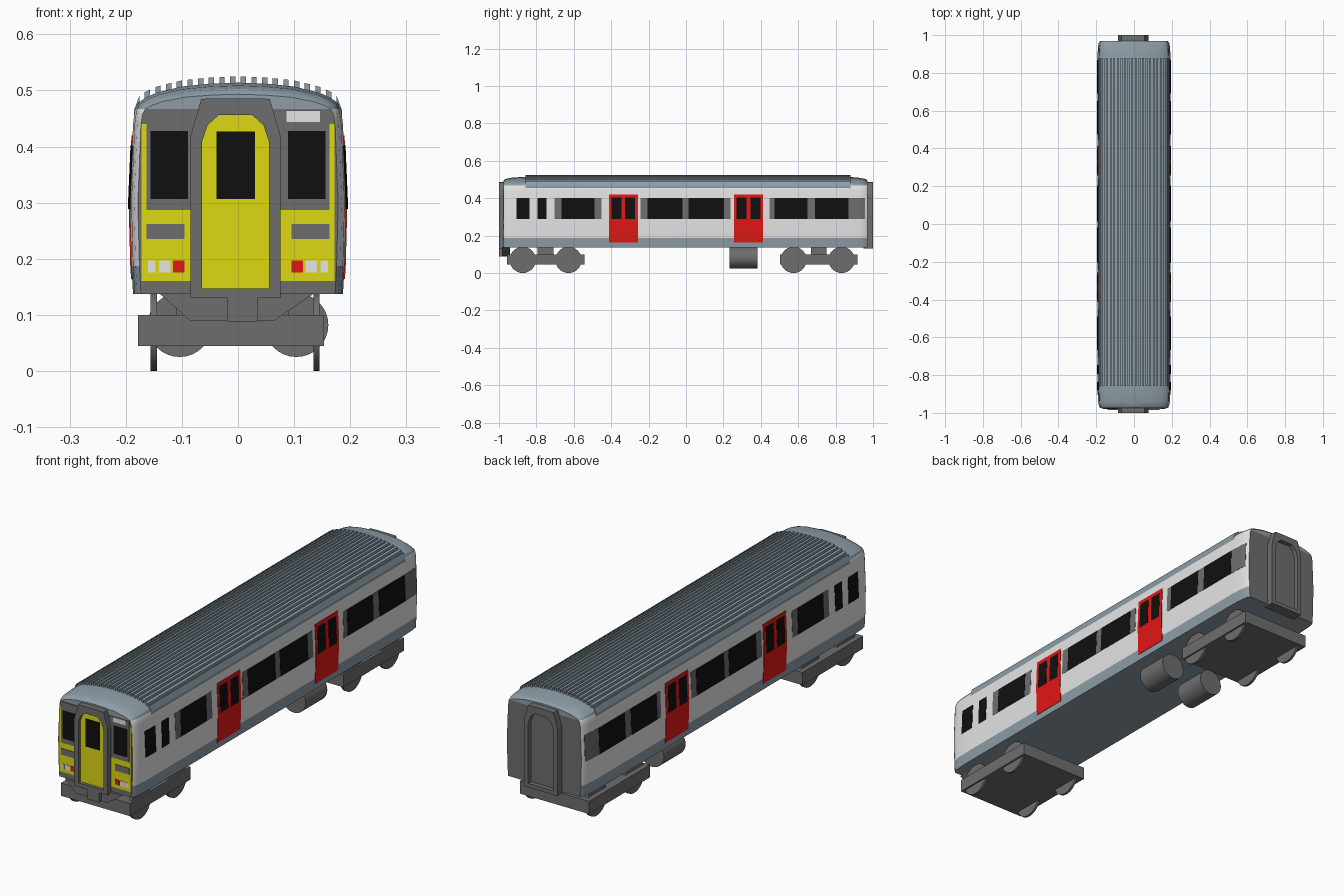
import bpy, bmesh, math
from mathutils import Matrix

if "Cube" in bpy.data.objects:
    bpy.data.objects.remove(bpy.data.objects["Cube"])

def material(name, r, g, b):
    m = bpy.data.materials.new(name)
    m.diffuse_color = (r, g, b, 1)
    m.use_nodes = True
    m.node_tree.nodes["Principled BSDF"].inputs["Base Color"].default_value = m.diffuse_color
    return m

WHITE = material("white", .78, .78, .78)
STEEL = material("blue_grey", .27, .34, .39)
GREY = material("dark_grey", .155, .155, .155)
BLACK = material("window_black", .005, .005, .005)
RED = material("red", .77, .008, .008)
YELLOW = material("yellow", .72, .69, .006)

def finish(name, bm, mats, smooth=False):
    bmesh.ops.recalc_face_normals(bm, faces=bm.faces[:])
    me = bpy.data.meshes.new(name)
    bm.to_mesh(me)
    bm.free()
    for m in mats:
        me.materials.append(m)
    ob = bpy.data.objects.new(name, me)
    bpy.context.collection.objects.link(ob)
    if smooth:
        bpy.ops.object.select_all(action='DESELECT')
        ob.select_set(True)
        bpy.context.view_layer.objects.active = ob
        bpy.ops.object.shade_smooth_by_angle(angle=math.radians(30))
    return ob

def loft_mesh(loops, ring=False):
    """Skin matching closed loops; cap the ends, or join last to first for a ring."""
    bm = bmesh.new()
    rows = [[bm.verts.new(p) for p in loop] for loop in loops]
    n = len(rows[0])
    pairs = list(zip(rows, rows[1:])) + ([(rows[-1], rows[0])] if ring else [])
    for a, b in pairs:
        for i in range(n):
            j = (i + 1) % n
            bm.faces.new((a[i], a[j], b[j], b[i]))
    if not ring:
        bm.faces.new(rows[0])
        bm.faces.new(rows[-1])
    return bm

def prism(name, outline, y0, y1, mat):
    return finish(name, loft_mesh([[(x, y, z) for x, z in outline] for y in (y0, y1)]), [mat])

def box(name, x0, x1, y0, y1, z0, z1, mat):
    return prism(name, [(x0, z0), (x1, z0), (x1, z1), (x0, z1)], y0, y1, mat)

def cylinder(name, centre, radius, depth, axis, mat):
    bm = bmesh.new()
    rot = Matrix.Rotation(math.pi / 2, 4, 'Y' if axis == 'X' else 'X')
    bmesh.ops.create_cone(bm, cap_ends=True, segments=32, radius1=radius, radius2=radius,
                          depth=depth, matrix=Matrix.Translation(centre) @ rot)
    return finish(name, bm, [mat], True)

def interp(table, t):
    for a, b in zip(table, table[1:]):
        if t <= b[0]:
            f = max(0, (t - a[0]) / (b[0] - a[0]))
            return a[1] + f * (b[1] - a[1])
    return table[-1][1]

# Body: half section lofted along stations (y, width scale, roof height scale)
HALF = [(.187, .137), (.190, .187), (.193, .30), (.187, .44), (.184, .465), (.178, .478),
        (.165, .487), (.145, .496), (.10, .507), (.05, .512), (0, .514)]
STATIONS = [(-.975, .925, .72), (-.965, .96, .85), (-.94, .985, .93), (-.87, 1, 1),
            (.87, 1, 1), (.93, .985, .93), (.96, .96, .85), (.97, .925, .72)]
SECTION = HALF + [(-x, z) for x, z in HALF[-2::-1]]

def body_point(x, y, z, s, roof):
    return (x * s, y, z if z <= .44 else .44 + (z - .44) * roof)

bm = loft_mesh([[body_point(x, y, z, s, r) for x, z in SECTION] for y, s, r in STATIONS])
for cut in (.187, .467):
    bmesh.ops.bisect_plane(bm, geom=bm.verts[:] + bm.edges[:] + bm.faces[:],
                           plane_co=(0, 0, cut), plane_no=(0, 0, 1))
bmesh.ops.recalc_face_normals(bm, faces=bm.faces[:])
for f in bm.faces:
    z = f.calc_center_median().z
    if abs(f.normal.y) > .9 and z < .467:
        f.material_index = 2
    elif z < .187 or z > .467:
        f.material_index = 1
finish("coach_body", bm, [WHITE, STEEL, GREY], True)

# Roof ribs standing on the roof curve
ROOF = [(x, z) for x, z in reversed(HALF[3:])]
for i in range(20):
    x = -.1805 + .019 * i
    a, b = x - .0048, x + .0048
    za, zb = interp(ROOF, abs(a)), interp(ROOF, abs(b))
    prism(f"roof_rib_{i + 1}", [(a, za - .006), (b, zb - .006), (b, zb + .011), (a, za + .011)],
          -.858, .88, STEEL)

# Side panels following the curved wall
WALL = [(z, x) for x, z in HALF[:5]]
SCALE = [(y, s) for y, s, r in STATIONS]

def side_panel(name, y0, y1, z0, z1, lift, mat):
    ys = [y0] + [y for y, s in SCALE if y0 < y < y1] + [y1]
    zs = [z0] + [z for z, x in WALL if z0 < z < z1] + [z1]
    for side, sign in (("right", 1), ("left", -1)):
        loops = []
        for y in ys:
            s = interp(SCALE, y)
            loops.append([(sign * (s * interp(WALL, z) + lift), y, z) for z in zs] +
                         [(sign * (s * interp(WALL, z) - .004), y, z) for z in reversed(zs)])
        finish(f"{name}_{side}", loft_mesh(loops), [mat])

for i, (a, b) in enumerate([(-.703, -.452), (-.243, .238), (.447, .957)]):
    side_panel(f"window_band_{i + 1}", a, b, .288, .402, .001, GREY)
for i, (a, b) in enumerate([(-.906, -.837), (-.794, -.746), (-.666, -.49), (-.206, -.019),
                            (.013, .203), (.473, .65), (.69, .869)]):
    side_panel(f"side_window_{i + 1}", a, b, .289, .401, .002, BLACK)
for i, y in enumerate((-.413, .256)):
    side_panel(f"door_{i + 1}", y, y + .157, .164, .42, .002, RED)
    for j, (a, b) in enumerate([(.014, .067), (.088, .141)]):
        side_panel(f"door_{i + 1}_window_{j + 1}", y + a, y + b, .289, .403, .003, BLACK)

# Front face plates
def plate(name, x0, x1, z0, z1, level, mat):
    box(name, x0, x1, -.975 - .0012 * level, -.972, z0, z1, mat)

plate("front_yellow_panel", -.172, .172, .16, .44, 1, YELLOW)
plate("front_upper_panel", -.163, .163, .287, .464, 2, GREY)
plate("destination_sign", .086, .146, .444, .464, 3, WHITE)
for name, sign in (("left", -1), ("right", 1)):
    def front_pair(part, a, b, z0, z1, mat):
        plate(f"{name}_{part}", min(a * sign, b * sign), max(a * sign, b * sign), z0, z1, 3, mat)
    front_pair("cab_window", .089, .156, .307, .428, BLACK)
    front_pair("grille", .095, .163, .235, .262, GREY)
    front_pair("tail_lamp", .095, .116, .176, .197, RED)
    front_pair("head_lamp", .120, .141, .176, .197, WHITE)
    front_pair("marker_lamp", .147, .160, .176, .197, WHITE)

# Gangway frames with recessed doors at both ends
CX = -.0045

def arch(half):
    return [(CX - x, z) for x, z in half] + [(CX + x, z) for x, z in reversed(half)]

OUTER = arch([(.08, .13), (.08, .42), (.061, .485), (.03, .486)])
INNER = arch([(.06, .147), (.06, .408), (.05, .438), (.03, .456)])
for name, y_out, y_in, y_door, mat in (("front", -1, -.955, -.986, YELLOW),
                                       ("rear", 1, .95, .98, GREY)):
    loops = [[(x, y, z) for x, z in shape] for shape, y in
             ((OUTER, y_in), (OUTER, y_out), (INNER, y_out), (INNER, y_in))]
    finish(f"{name}_gangway_frame", loft_mesh(loops, ring=True), [GREY])
    prism(f"{name}_gangway_door", INNER, y_door, y_in, mat)
box("front_gangway_window", -.038, .03, -.988, -.98, .307, .427, BLACK)

# Front apron and coupler
prism("front_apron", [(-.14, .138), (-.085, .09), (.065, .09), (.135, .138)], -.985, -.94, GREY)
box("front_coupler", -.02, .035, -1, -.94, .088, .13, GREY)

# Bogies
for name, y0, axles in (("front", -.958, (-.873, -.628)), ("rear", .502, (.575, .832))):
    box(f"{name}_bogie_frame", -.178, .153, y0, y0 + .415, .045, .10, GREY)
    box(f"{name}_bogie_pivot", -.11, .09, y0 + .165, y0 + .25, .09, .14, GREY)
    for i, y in enumerate(axles):
        for side, x in (("left", -.15), ("right", .14)):
            cylinder(f"{name}_wheel_{side}_{i + 1}", (x, y, .07), .07, .011, 'X', GREY)

# Underfloor tanks
for side, x in (("left", -.104), ("right", .104)):
    cylinder(f"{side}_tank", (x, .307, .082), .057, .148, 'Y', GREY)
